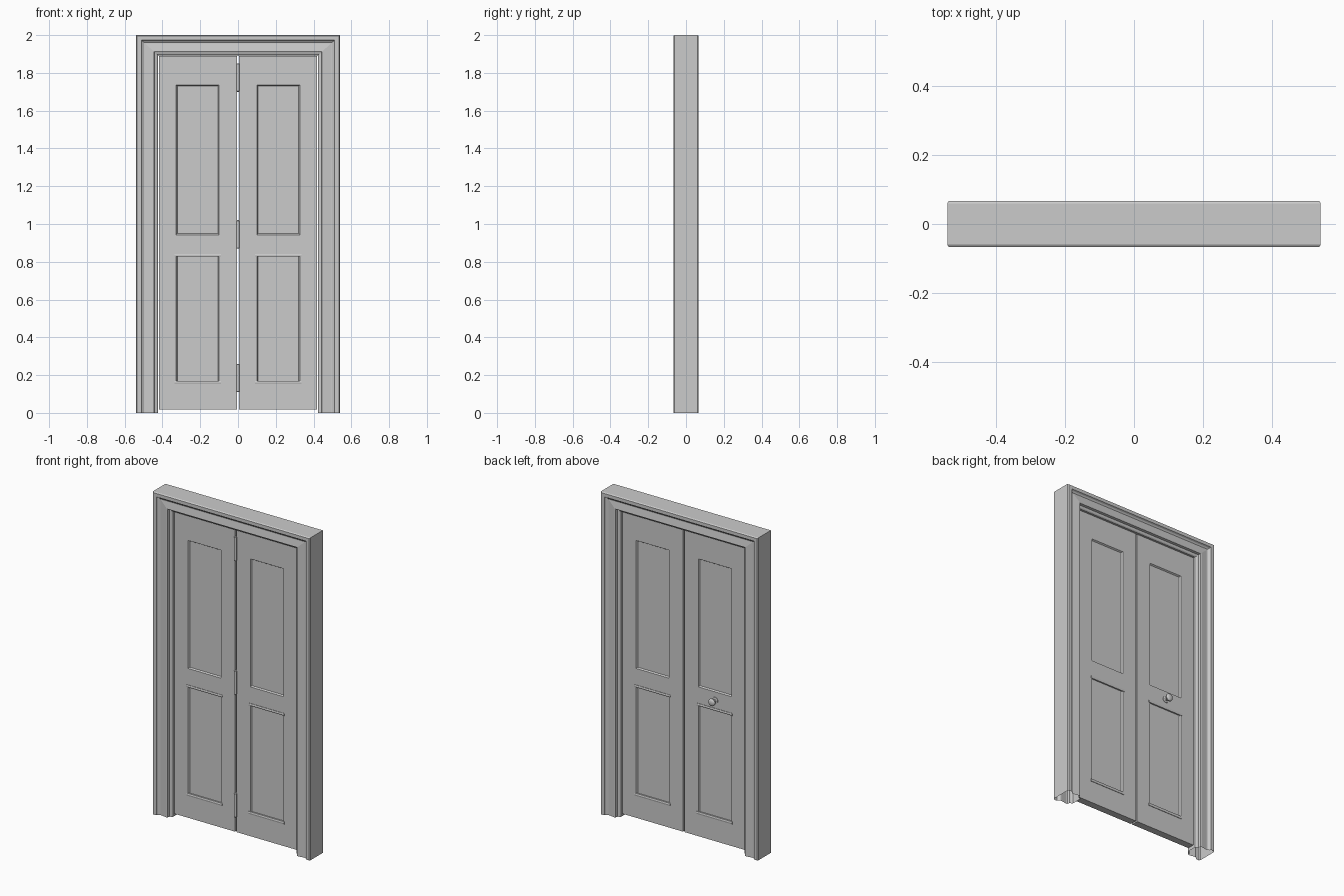
import bpy, bmesh, math
from mathutils import Vector, Matrix

if "Cube" in bpy.data.objects:
    bpy.data.objects.remove(bpy.data.objects["Cube"])


def finish(bm, name, smooth=False):
    bmesh.ops.recalc_face_normals(bm, faces=bm.faces)
    me = bpy.data.meshes.new(name)
    bm.to_mesh(me)
    bm.free()
    ob = bpy.data.objects.new(name, me)
    bpy.context.collection.objects.link(ob)
    if smooth:
        bpy.ops.object.select_all(action='DESELECT')
        ob.select_set(True)
        bpy.context.view_layer.objects.active = ob
        bpy.ops.object.shade_smooth_by_angle(angle=math.radians(35))
    return ob


def strip(bm, rows, closed):
    """Bridge successive rows of points with quads."""
    vs = [[bm.verts.new(p) for p in r] for r in rows]
    n = len(rows[0])
    for a, b in zip(vs, vs[1:]):
        for i in range(n if closed else n - 1):
            j = (i + 1) % n
            bm.faces.new((a[i], a[j], b[j], b[i]))


# Door frame: moulded section swept up, across with mitres, and down; open at the floor
half = [(0, -.060), (.005, -.067), (.028, -.067), (.033, -.058), (.042, -.052),
        (.048, -.052), (.090, -.058), (.096, -.056), (.098, -.040), (.110, -.036), (.116, -.030)]
section = half + [(d, -y) for d, y in reversed(half)]
bm = bmesh.new()
rows = []
for side, top in ((-1, 0), (-1, 1), (1, 1), (1, 0)):
    rows.append([(side * (.54 - d), y, top * (2 - d * .92)) for d, y in section])
strip(bm, rows, True)
finish(bm, "door_frame")

# Door leaves: slab split along panel borders, panels sunk with sloping edges
T = .022
PANELS = ((.155, .835), (.943, 1.737))


def door_leaf(name, s):
    bm = bmesh.new()
    bmesh.ops.create_cube(bm, size=1)
    bmesh.ops.scale(bm, vec=(.414, 2 * T, 1.873), verts=bm.verts)
    bmesh.ops.translate(bm, vec=(s * .212, 0, .9535), verts=bm.verts)
    cuts = [((s * x, 0, 0), (1, 0, 0)) for x in (.1, .327)]
    cuts += [((0, 0, z), (0, 0, 1)) for p in PANELS for z in p]
    for co, no in cuts:
        bmesh.ops.bisect_plane(bm, geom=bm.verts[:] + bm.edges[:] + bm.faces[:],
                               plane_co=co, plane_no=no)
    bm.normal_update()
    sunk = []
    for f in bm.faces:
        c = f.calc_center_median()
        if abs(f.normal.y) > .9 and .1 < abs(c.x) < .327 and any(a < c.z < b for a, b in PANELS):
            sunk.append(f)
    bmesh.ops.inset_individual(bm, faces=sunk, thickness=.008, depth=-.009)
    finish(bm, name)


# Ledge mouldings over and under the lower panels
def ledge(name, s, face, z0, z1):
    prof = [(T - .006, z0), (T + .003, z0), (T + .005, (z0 + z1) / 2), (T + .003, z1), (T - .006, z1)]
    bm = bmesh.new()
    rows = [[(s * x, face * y, z) for y, z in prof] for x in (.090, .335)]
    strip(bm, rows, True)
    bmesh.ops.holes_fill(bm, edges=bm.edges)
    finish(bm, name)


for side, s in (("left", -1), ("right", 1)):
    door_leaf("door_leaf_" + side, s)
    for fn, face in (("front", -1), ("back", 1)):
        ledge(f"ledge_top_{side}_{fn}", s, face, .827, .841)
        ledge(f"ledge_bottom_{side}_{fn}", s, face, .154, .170)


# Turned parts
def lathe(name, prof, n, mat):
    bm = bmesh.new()
    rows = [[mat @ Vector((r * math.cos(2 * math.pi * i / n), r * math.sin(2 * math.pi * i / n), h))
             for i in range(n)] for r, h in prof]
    strip(bm, rows, True)
    bmesh.ops.holes_fill(bm, edges=bm.edges)
    finish(bm, name, True)


# Hinge barrels with plates between the leaves
for i, z in enumerate((.11, .87, 1.70)):
    lathe(f"hinge_barrel_{i + 1}", [(.005, 0), (.008, .003), (.008, .147), (.005, .15)], 12,
          Matrix.Translation((0, -T - .003, z)))
    bm = bmesh.new()
    bmesh.ops.create_cube(bm, size=1)
    bmesh.ops.scale(bm, vec=(.01, .03, .144), verts=bm.verts)
    bmesh.ops.translate(bm, vec=(0, -.010, z + .075), verts=bm.verts)
    finish(bm, f"hinge_plate_{i + 1}")

# Round knob on the back of the left leaf
knob = [(.020, 0), (.020, .003), (.010, .006), (.009, .016), (.017, .021), (.023, .028),
        (.023, .034), (.018, .040), (.009, .043)]
lathe("door_knob", knob, 20, Matrix.Translation((-.215, T, .89)) @ Matrix.Rotation(-math.pi / 2, 4, 'X'))
